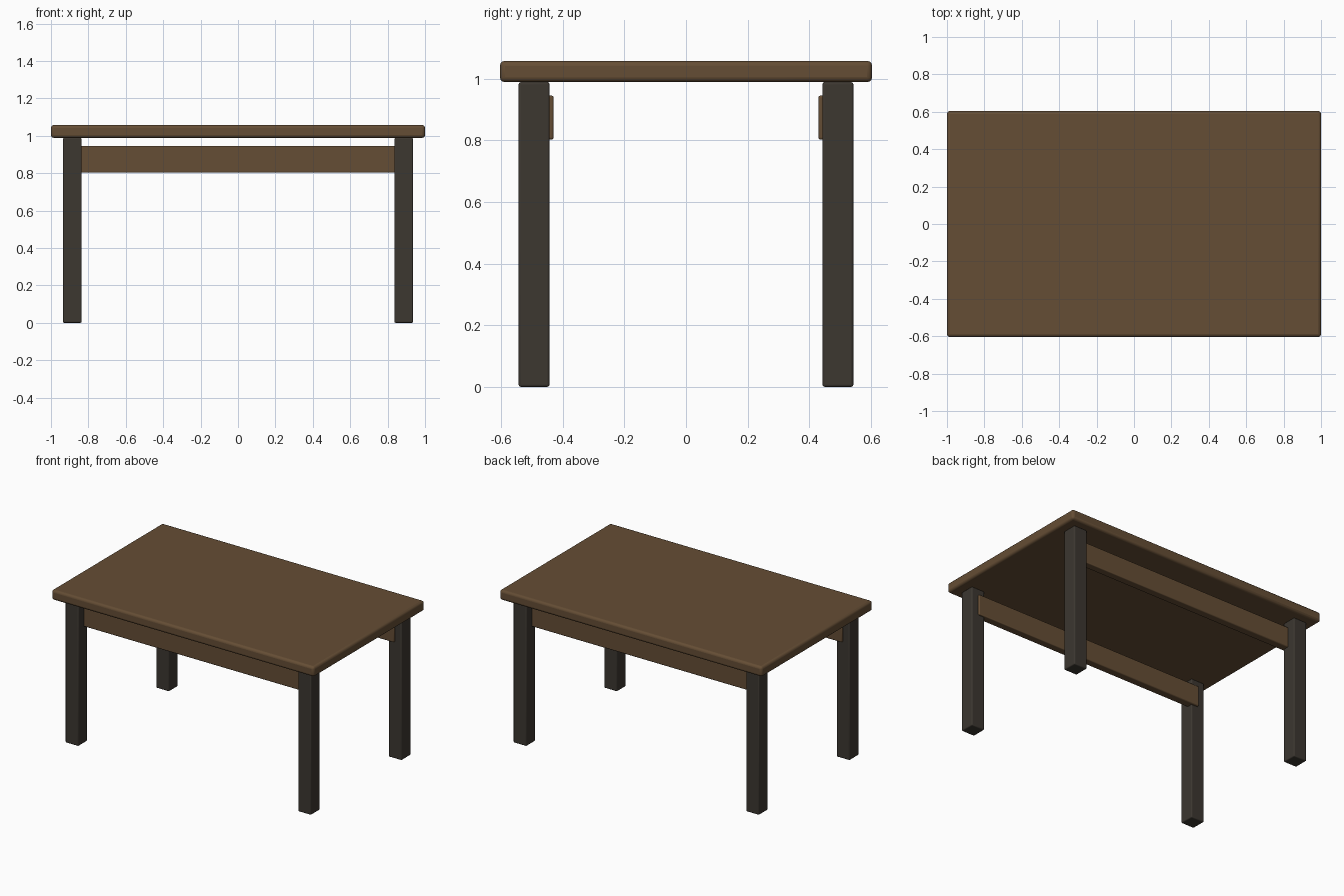
import bpy

if "Cube" in bpy.data.objects:
    bpy.data.objects.remove(bpy.data.objects["Cube"])

def material(name, rgb):
    m = bpy.data.materials.new(name)
    m.diffuse_color = (*rgb, 1)
    m.use_nodes = True
    m.node_tree.nodes["Principled BSDF"].inputs["Base Color"].default_value = m.diffuse_color
    return m

wood = material("brown_wood", (0.13, 0.075, 0.035))
dark = material("dark_wood", (0.045, 0.038, 0.03))

def box(name, lo, hi, mat, bevel, segments=3):
    """Rounded box spanning two opposite corners."""
    bpy.ops.mesh.primitive_cube_add(size=1, location=[(a + b) / 2 for a, b in zip(lo, hi)])
    ob = bpy.context.object
    ob.name = name
    ob.scale = [b - a for a, b in zip(lo, hi)]
    bpy.ops.object.transform_apply(location=False, rotation=False, scale=True)
    mod = ob.modifiers.new("rounded_edges", 'BEVEL')
    mod.width = bevel
    mod.segments = segments
    bpy.ops.object.shade_smooth_by_angle()
    ob.data.materials.append(mat)
    return ob

# Table top
box("table_top", (-1, -0.604, 0.989), (1, 0.604, 1.058), wood, 0.016)

for side, sy in (("front", -1), ("back", 1)):
    # Legs
    for hand, sx in (("left", -1), ("right", 1)):
        x, y = sx * 0.886, sy * 0.493
        box(f"{side}_{hand}_leg", (x - 0.05, y - 0.05, 0), (x + 0.05, y + 0.05, 0.989), dark, 0.007)
    # Long rail set into the inner faces of the legs
    y = sy * 0.457
    box(f"{side}_rail", (-0.886, y - 0.027, 0.803), (0.886, y + 0.027, 0.945), wood, 0.006)
